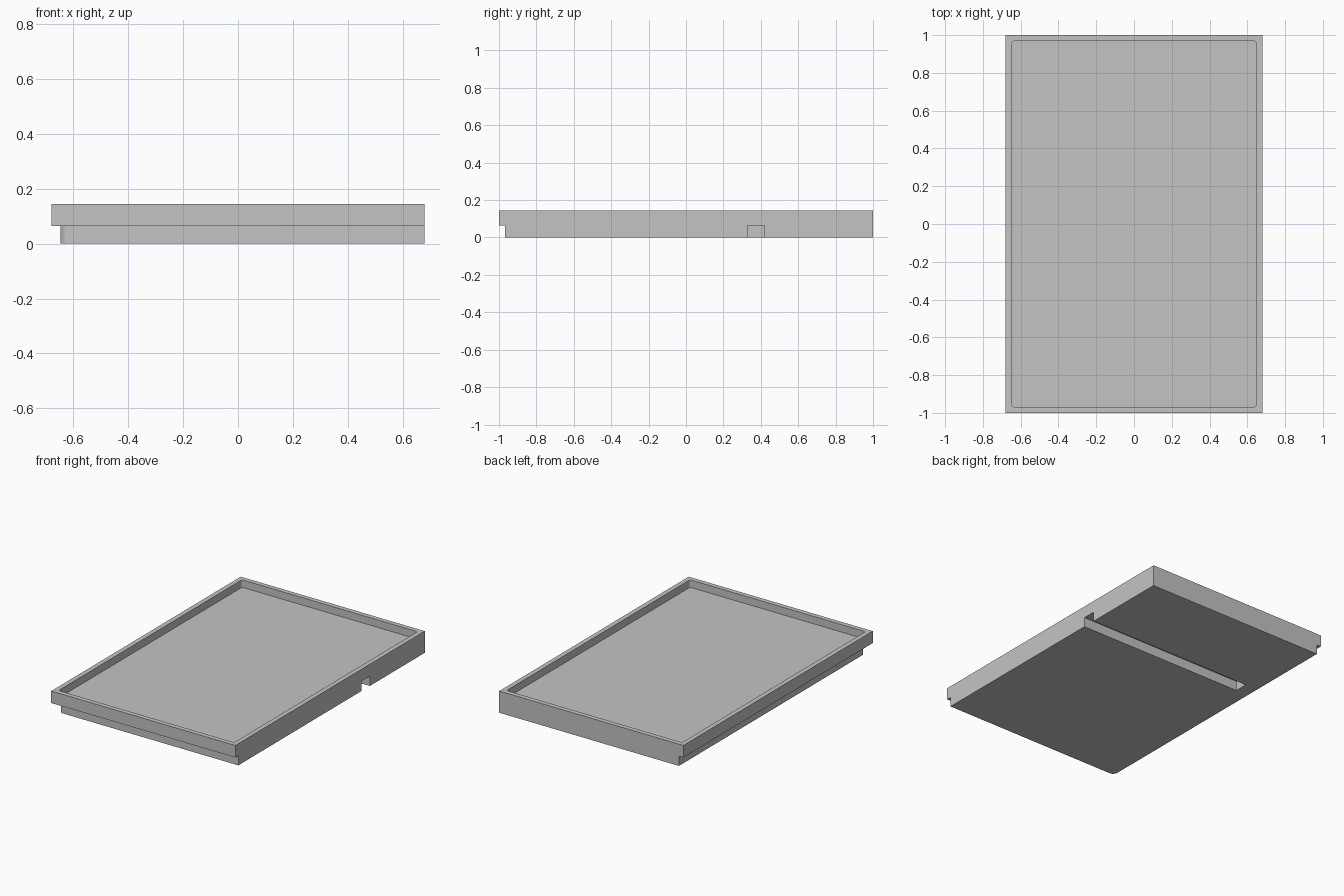
import bpy
import bmesh
from math import sin, cos, pi

W, L, H = 0.68, 1.0, 0.145      # half width, half length, height
RIM = 0.032                     # rim thickness and step inset
STEP, FLOOR = 0.065, 0.095      # step height and tray floor height

cube = bpy.data.objects.get("Cube")
if cube:
    bpy.data.objects.remove(cube, do_unlink=True)

grey = bpy.data.materials.new("plain_grey")
grey.use_nodes = True
colour = (0.55, 0.55, 0.55, 1)
grey.diffuse_color = colour
grey.node_tree.nodes["Principled BSDF"].inputs["Base Color"].default_value = colour


def arc(cx, cy, r, start, steps=8):
    """Quarter circle, counter-clockwise from the start angle."""
    return [(cx + r * cos(start + pi / 2 * i / steps),
             cy + r * sin(start + pi / 2 * i / steps)) for i in range(steps + 1)]


def prism(name, outline, z0, z1):
    """Extrude a flat outline from z0 up to z1."""
    bm = bmesh.new()
    face = bm.faces.new([bm.verts.new((x, y, z0)) for x, y in outline])
    up = bmesh.ops.extrude_face_region(bm, geom=[face])["geom"]
    verts = [v for v in up if isinstance(v, bmesh.types.BMVert)]
    bmesh.ops.translate(bm, verts=verts, vec=(0, 0, z1 - z0))
    bmesh.ops.recalc_face_normals(bm, faces=bm.faces)
    mesh = bpy.data.meshes.new(name)
    bm.to_mesh(mesh)
    bm.free()
    mesh.materials.append(grey)
    obj = bpy.data.objects.new(name, mesh)
    bpy.context.collection.objects.link(obj)
    return obj


def rect(x0, x1, y0, y1):
    return [(x0, y0), (x1, y0), (x1, y1), (x0, y1)]


# Outer block of the tray
tray = prism("tray", rect(-W, W, -L, L), 0, H)

# Shallow recess with softly rounded corners
x, y, r = W - RIM, L - RIM, 0.015
recess = (arc(x - r, y - r, r, 0) + arc(-x + r, y - r, r, pi / 2)
          + arc(-x + r, -y + r, r, pi) + arc(x - r, -y + r, r, 3 * pi / 2))

# L-shaped step under the front and right edges, rounded where they meet
r, out = 0.035, 0.1
corner = arc(-x + r, -y + r, r, pi)
step = [(-x, L + out)] + corner + [(W + out, -y), (W + out, -L - out),
                                   (-W - out, -L - out), (-W - out, L + out)]

# Blind groove across the underside, open on the left edge
groove = rect(-0.556, W + out, 0.33, 0.42)

cutters = [prism("recess_cutter", recess, FLOOR, H + out),
           prism("step_cutter", step, -out, STEP),
           prism("groove_cutter", groove, -out, STEP)]
for cutter in cutters:
    mod = tray.modifiers.new(cutter.name, "BOOLEAN")
    mod.operation = "DIFFERENCE"
    mod.solver = "EXACT"
    mod.object = cutter

# Apply the cuts and discard the cutters
bpy.context.view_layer.objects.active = tray
tray.select_set(True)
for mod in list(tray.modifiers):
    bpy.ops.object.modifier_apply(modifier=mod.name)
for cutter in cutters:
    bpy.data.objects.remove(cutter, do_unlink=True)

# Smooth the rounded corners, keep the edges crisp
bpy.ops.object.shade_smooth_by_angle(angle=pi / 6)
